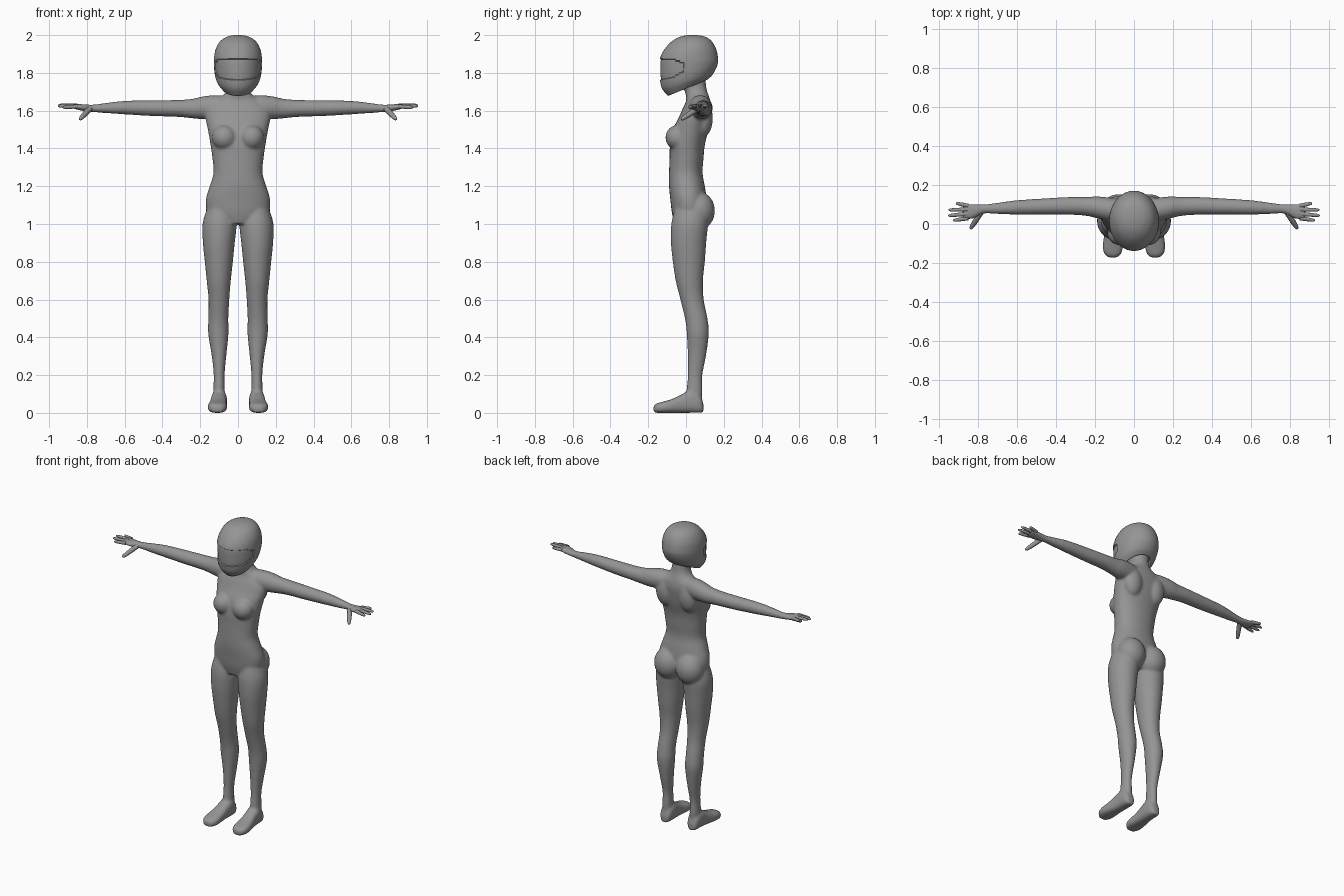
import bpy, bmesh, math
from mathutils import Vector, Matrix

cube = bpy.data.objects.get("Cube")
if cube:
    bpy.data.objects.remove(cube, do_unlink=True)

grey = bpy.data.materials.new("plain_grey")
grey.use_nodes = True
tone = (0.3, 0.3, 0.3, 1)
grey.diffuse_color = tone
grey.node_tree.nodes["Principled BSDF"].inputs["Base Color"].default_value = tone


def spline(keys, steps):
    """Smooth interpolation through rows of numbers."""
    rows = []
    last = len(keys) - 1
    for i in range(last):
        before, start, end, after = (keys[max(0, min(last, i + k))] for k in (-1, 0, 1, 2))
        for s in range(steps):
            t = s / steps
            row = []
            for a, b, c, d in zip(before, start, end, after):
                row.append(b + (c - a) * t / 2 + (a - 2.5 * b + 2 * c - d / 2) * t * t
                           + (1.5 * (b - c) + (d - a) / 2) * t ** 3)
            rows.append(row)
    rows.append(keys[-1])
    return rows


def loft(bm, sections, sides=32, steps=5, power=1.0, cap_start=True):
    """Skin rounded sections, each a (centre, first radius, second radius) of vectors."""
    def bend(value):
        return math.copysign(abs(value) ** power, value)

    rings = []
    for row in spline([[*c, *u, *v] for c, u, v in sections], steps):
        centre, u, v = Vector(row[:3]), Vector(row[3:6]), Vector(row[6:])
        ring = []
        for k in range(sides):
            angle = math.tau * k / sides
            ring.append(bm.verts.new(centre + u * bend(math.cos(angle)) + v * bend(math.sin(angle))))
        rings.append(ring)
    rows = []
    for low, high in zip(rings, rings[1:]):
        rows.append([bm.faces.new((low[k], low[(k + 1) % sides], high[(k + 1) % sides], high[k]))
                     for k in range(sides)])
    if cap_start:
        bm.faces.new(rings[0])
    bm.faces.new(rings[-1])
    return rows


def upright(z, inner, outer, front, back):
    """Horizontal oval section at height z."""
    return (((inner + outer) / 2, (front + back) / 2, z),
            ((outer - inner) / 2, 0, 0), (0, (back - front) / 2, 0))


def ball(bm, place, size):
    matrix = Matrix.Translation(place) @ Matrix.Diagonal((*size, 1))
    bmesh.ops.create_uvsphere(bm, u_segments=32, v_segments=20, radius=1, matrix=matrix)


def finish(bm, name):
    bmesh.ops.recalc_face_normals(bm, faces=bm.faces[:])
    mesh = bpy.data.meshes.new(name)
    bm.to_mesh(mesh)
    bm.free()
    mesh.materials.append(grey)
    obj = bpy.data.objects.new(name, mesh)
    bpy.context.collection.objects.link(obj)
    bpy.ops.object.select_all(action="DESELECT")
    obj.select_set(True)
    bpy.context.view_layer.objects.active = obj
    bpy.ops.object.shade_smooth_by_angle(angle=math.radians(35))
    return obj


# Profiles: torso (height, half width, front, back)
torso = [(1.0, .09, -.06, .07), (1.06, .16, -.075, .11), (1.13, .17, -.083, .11),
         (1.2, .15, -.09, .1), (1.27, .13, -.09, .088), (1.35, .136, -.087, .093),
         (1.42, .146, -.085, .1), (1.5, .16, -.07, .12), (1.56, .172, -.04, .13),
         (1.61, .17, -.018, .135), (1.65, .13, 0, .13), (1.68, .08, 0, .12),
         (1.72, .056, -.01, .108), (1.8, .052, -.01, .1)]
# Leg (height, inner, outer, front, back)
leg = [(1.08, .03, .165, -.06, .1), (1.0, .008, .188, -.078, .115), (.9, .017, .186, -.08, .107),
       (.8, .027, .176, -.07, .1), (.7, .038, .166, -.055, .09), (.6, .046, .156, -.03, .094),
       (.5, .051, .157, -.006, .114), (.42, .05, .158, .004, .121), (.3, .062, .139, .009, .106),
       (.2, .071, .129, .009, .087), (.12, .07, .131, .003, .087), (.05, .07, .13, 0, .085)]
# Arm (x, y, height, depth radius, height radius)
arm = [(.05, .07, 1.625, .05, .05), (.12, .075, 1.62, .06, .062), (.19, .085, 1.615, .056, .06),
       (.24, .09, 1.611, .049, .052), (.32, .093, 1.612, .046, .045), (.45, .09, 1.613, .042, .042),
       (.6, .085, 1.616, .037, .036), (.7, .08, 1.614, .029, .027), (.77, .077, 1.612, .024, .02),
       (.82, .066, 1.616, .038, .018), (.86, .063, 1.622, .042, .014), (.88, .063, 1.623, .036, .009)]
# Foot (y, middle x, half width, top)
foot = [(.092, .1, .02, .05), (.075, .1, .036, .09), (.03, .1, .042, .12), (-.02, .103, .043, .1),
        (-.07, .107, .048, .075), (-.12, .109, .052, .06), (-.155, .109, .042, .05),
        (-.172, .109, .022, .038)]

# Body: overlapping masses fused into one skin
bm = bmesh.new()
loft(bm, [upright(z, -w, w, front, back) for z, w, front, back in torso], power=0.92)
ball(bm, (0, .01, 1.83), (.09, .11, .12))
for side in (1, -1):
    loft(bm, [upright(z, side * a, side * b, front, back) for z, a, b, front, back in leg])
    loft(bm, [((side * x, y, z), (0, ry, 0), (0, 0, rz)) for x, y, z, ry, rz in arm])
    loft(bm, [((side * x, y, top / 2), (w, 0, 0), (0, 0, top / 2)) for y, x, w, top in foot],
         power=0.75)
    ball(bm, (side * .072, -.045, 1.458), (.066, .064, .066))    # breast
    ball(bm, (side * .08, .07, 1.07), (.09, .083, .1))           # buttock
    ball(bm, (side * .085, .09, 1.56), (.065, .052, .1))         # shoulder blade
body = finish(bm, "body")
fuse = body.modifiers.new("fuse", "REMESH")
fuse.mode = "VOXEL"
fuse.voxel_size = 0.007
fuse.use_smooth_shade = True
soften = body.modifiers.new("soften", "SMOOTH")
soften.factor = 0.5
soften.iterations = 12

# Fingers and thumbs: tapered rods rooted in the palm
digits = [((.85, .03, 1.622), (.928, .018, 1.617)), ((.85, .052, 1.625), (.953, .043, 1.624)),
          ((.85, .074, 1.626), (.951, .072, 1.63)), ((.85, .093, 1.624), (.913, .107, 1.628)),
          ((.785, .06, 1.61), (.838, -.025, 1.553))]
for side, label in ((1, "left"), (-1, "right")):
    bm = bmesh.new()
    for root, tip in digits:
        start, end = (Vector((side * p[0], p[1], p[2])) for p in (root, tip))
        along = (end - start).normalized()
        across = along.cross(Vector((0, 0, 1))).normalized()
        over = across.cross(along)
        thick = 1.4 if root == digits[-1][0] else 1
        loft(bm, [(start.lerp(end, t), across * r * thick, over * r * thick)
                  for t, r in ((0, .011), (.5, .01), (.85, .008), (.97, .005), (1, .002))],
             sides=14, steps=3)
    finish(bm, label + "_fingers")

# Helmet: tilted rings (front y, front z, back y, back z, half width)
rings = [(-.095, 1.678, .115, 1.765, .085), (-.126, 1.715, .138, 1.787, .11),
         (-.138, 1.762, .155, 1.815, .122), (-.141, 1.82, .166, 1.842, .127),
         (-.138, 1.875, .17, 1.872, .127), (-.117, 1.92, .16, 1.925, .119),
         (-.08, 1.963, .135, 1.969, .096), (-.035, 1.99, .1, 1.992, .06),
         (.01, 2.0, .055, 2.0, .02)]
sides, steps = 80, 5
bm = bmesh.new()
rows = loft(bm, [((0, (yf + yb) / 2, (zf + zb) / 2), (w, 0, 0), (0, (yb - yf) / 2, (zb - zf) / 2))
                 for yf, zf, yb, zb, w in rings], sides, steps, cap_start=False)
bmesh.ops.recalc_face_normals(bm, faces=bm.faces[:])

# Visor: sunken band around the front, narrowing towards its ends
visor = []
for k in range(sides):
    turn = abs((k + 0.5) / sides * 360 - 270)
    if turn < 82:
        trim = max(0, int((turn - 55) / 9))
        for row in rows[2 * steps + trim:4 * steps - trim]:
            visor.append(row[k])
bmesh.ops.inset_region(bm, faces=visor, thickness=0.003, depth=-0.006, use_even_offset=True)
helmet = finish(bm, "helmet")
shell = helmet.modifiers.new("shell", "SOLIDIFY")
shell.thickness = 0.016
shell.offset = -1
